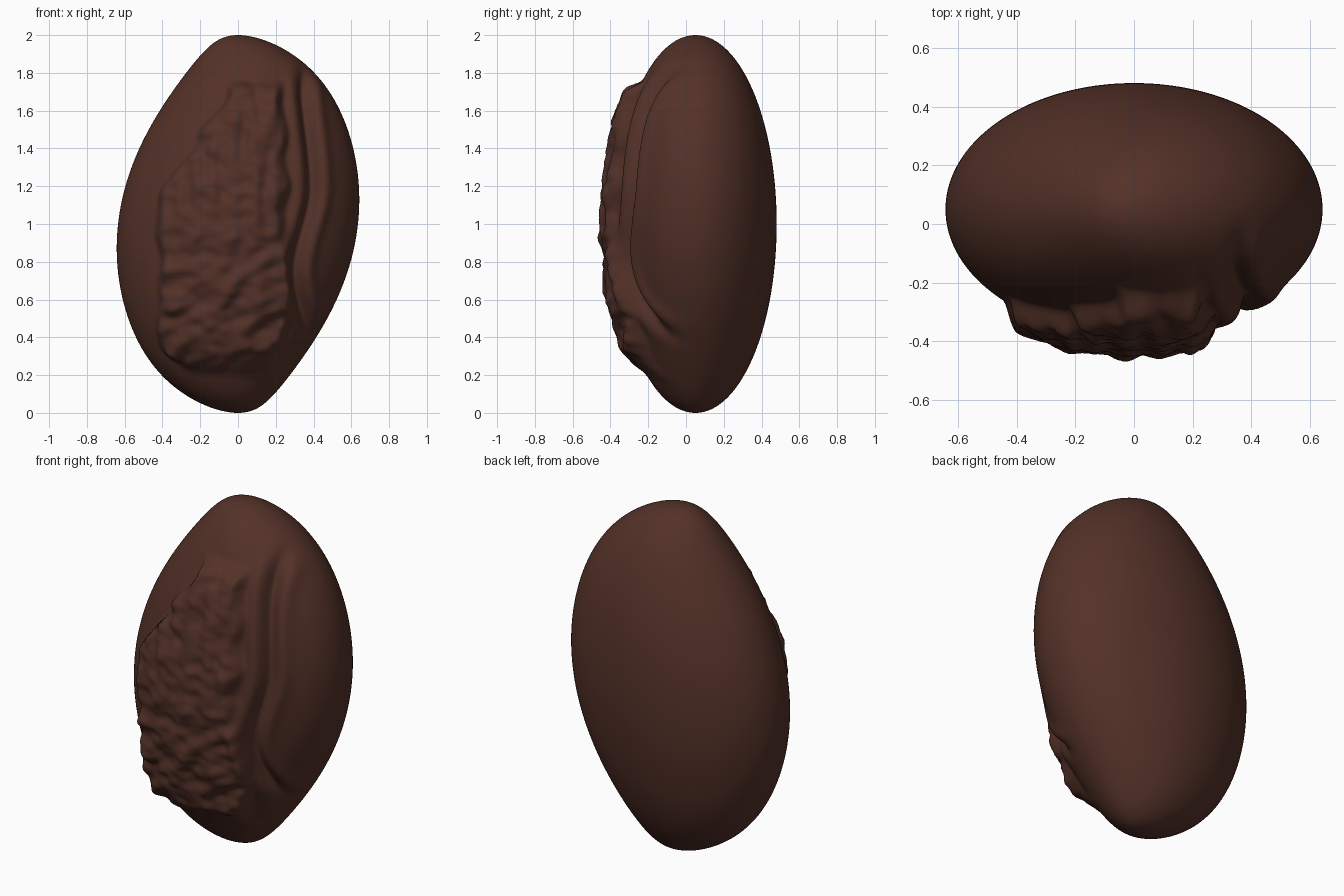
import bpy, bmesh, math
from mathutils import Vector, noise

if "Cube" in bpy.data.objects:
    bpy.data.objects.remove(bpy.data.objects["Cube"], do_unlink=True)


def smooth(lo, hi, v):
    """Soft step from 0 at lo to 1 at hi."""
    t = max(0, min(1, (v - lo) / (hi - lo)))
    return t * t * (3 - 2 * t)


def along(points, z):
    """Smoothly read x at height z from a short list of (z, x)."""
    for (z0, x0), (z1, x1) in zip(points, points[1:]):
        if z <= z1:
            return x0 + (x1 - x0) * smooth(z0, z1, z)
    return points[-1][1]


PATCH_LEFT = [(0.2, -0.28), (0.4, -0.41), (1.15, -0.4), (1.45, -0.2), (1.7, -0.05)]
PATCH_RIGHT = [(0.25, 0.2), (0.6, 0.27), (1.2, 0.25), (1.75, 0.23)]
GROOVE = [(0.35, 0.38), (0.75, 0.31), (1.2, 0.4), (1.8, 0.35)]


def patch_height(x, z):
    """Raised rough crust: upright strips above, slanted lumps below."""
    wobble = 0.03 * noise.noise(Vector((x * 3, z * 7, 4)))
    mask = (smooth(-0.03, 0.04, x - along(PATCH_LEFT, z) + wobble)
            * smooth(-0.03, 0.05, along(PATCH_RIGHT, z) - x + wobble)
            * smooth(0.17, 0.36, z + wobble) * smooth(1.79, 1.66, z + wobble))
    if mask == 0:
        return 0
    low = smooth(1.25, 0.75, z)
    strips = noise.noise(Vector((x * 17, z * 4, 1)))
    lumps = noise.noise(Vector((x * 7 + z * 3, z * 12 - x * 7, 2)))
    grain = noise.noise(Vector((x * 14, z * 22, 3)))
    rough = strips * (1 - low) * 0.022 + lumps * (0.013 + 0.019 * low) + grain * 0.011
    return mask * (0.068 + rough)


def groove_height(x, z):
    """Long curved furrow with a raised lip on its outer side."""
    d = x - along(GROOVE, z)
    fade = smooth(0.32, 0.6, z) * smooth(1.9, 1.65, z)
    furrow = -0.05 * math.exp(-(d / 0.032) ** 2)
    lip = 0.018 * math.exp(-((d - 0.065) / 0.035) ** 2)
    ridge = 0.02 * math.exp(-((d + 0.075) / 0.035) ** 2)
    return fade * (furrow + lip + ridge)


# Smooth egg-shaped stone, skewed to one side, with its worn front face
bm = bmesh.new()
bmesh.ops.create_uvsphere(bm, u_segments=288, v_segments=180, radius=1)
for v in bm.verts:
    nx, ny, t = v.co
    z = 1 + t
    x = 0.635 * nx * (1 - 0.17 * t * t) + 0.11 * t * (1 - t ** 6)
    y = 0.05 + 0.43 * ny
    push = 0
    if ny < 0:
        push = (patch_height(x, z) + groove_height(x, z)) * smooth(0, 0.35, -ny)
    out = Vector((nx * 0.5, ny, t * 0.3)).normalized()
    v.co = Vector((x, y, z)) + out * push

mesh = bpy.data.meshes.new("stone_body")
bm.to_mesh(mesh)
bm.free()
stone = bpy.data.objects.new("stone_body", mesh)
bpy.context.collection.objects.link(stone)
for p in mesh.polygons:
    p.use_smooth = True

# Dark brown surface
brown = bpy.data.materials.new("dark_brown")
brown.use_nodes = True
colour = (0.087, 0.031, 0.021, 1)
brown.diffuse_color = colour
brown.node_tree.nodes["Principled BSDF"].inputs["Base Color"].default_value = colour
mesh.materials.append(brown)
